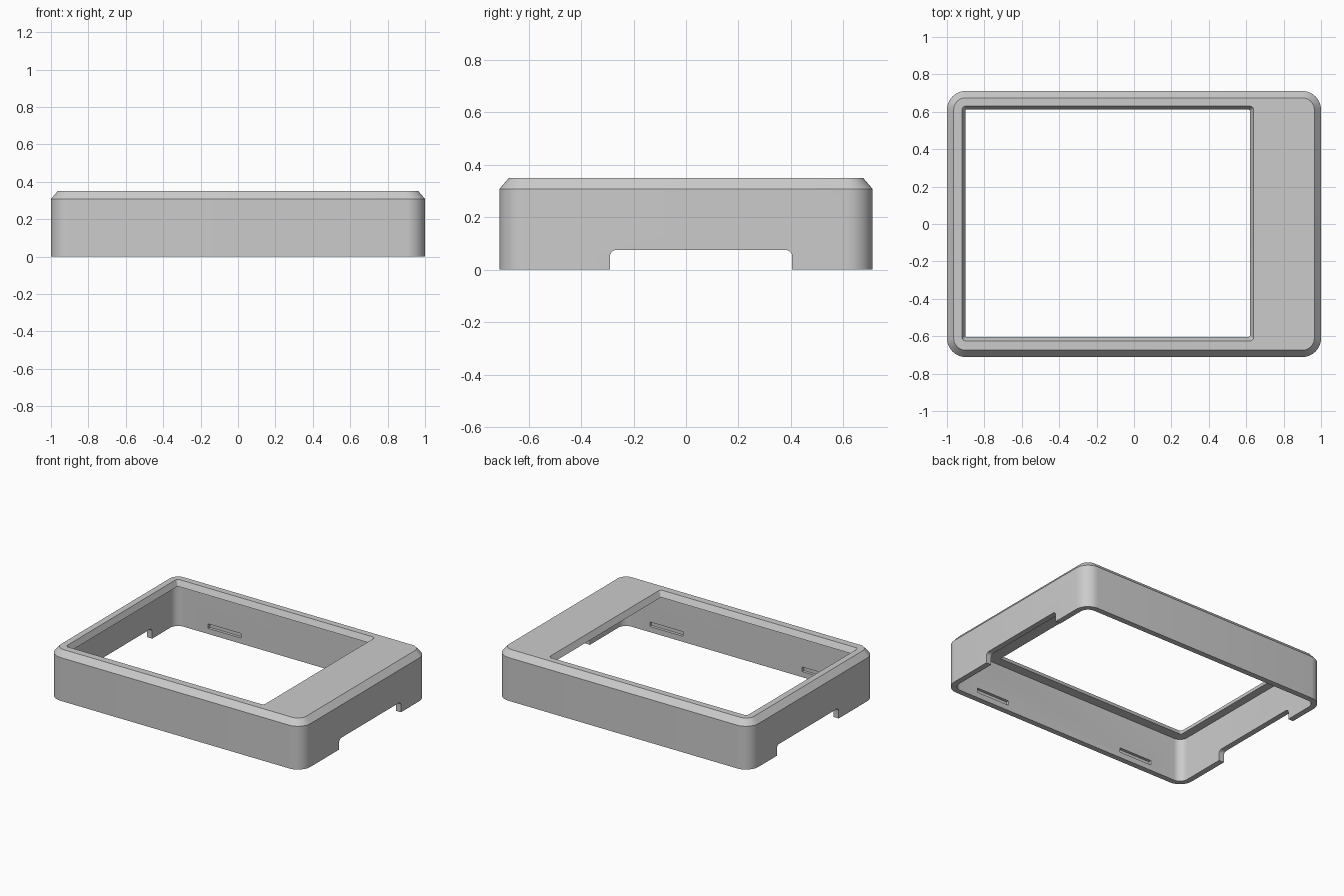
import bpy, bmesh
from math import sin, cos, pi, radians
from mathutils import Matrix, Vector

cube = bpy.data.objects.get("Cube")
if cube:
    bpy.data.objects.remove(cube, do_unlink=True)

HX, HY, HEIGHT = 1.0, 0.711, 0.35
WALL, CHAMFER = 0.04, 0.036
CORNER_STEPS = 10

grey = bpy.data.materials.new("plain_grey")
grey.use_nodes = True
colour = (0.6, 0.6, 0.6, 1)
grey.diffuse_color = colour
grey.node_tree.nodes["Principled BSDF"].inputs["Base Color"].default_value = colour


def ring(bm, x0, x1, y0, y1, radius, z):
    """Rounded rectangle of vertices, counter-clockwise."""
    centres = [(x1 - radius, y1 - radius), (x0 + radius, y1 - radius),
               (x0 + radius, y0 + radius), (x1 - radius, y0 + radius)]
    verts = []
    for quarter, (cx, cy) in enumerate(centres):
        for i in range(CORNER_STEPS + 1):
            a = (quarter + i / CORNER_STEPS) * pi / 2
            verts.append(bm.verts.new((cx + radius * cos(a), cy + radius * sin(a), z)))
    return verts


def inset_ring(bm, inset, radius, z):
    return ring(bm, inset - HX, HX - inset, inset - HY, HY - inset, radius, z)


def add_box(bm, x0, x1, y0, y1, z0, z1):
    lo, hi = Vector((x0, y0, z0)), Vector((x1, y1, z1))
    place = Matrix.Translation((lo + hi) / 2) @ Matrix.Diagonal((*(hi - lo), 1))
    return bmesh.ops.create_cube(bm, size=1, matrix=place)["verts"]


def make_object(name, bm):
    bmesh.ops.recalc_face_normals(bm, faces=bm.faces)
    mesh = bpy.data.meshes.new(name)
    bm.to_mesh(mesh)
    bm.free()
    mesh.materials.append(grey)
    obj = bpy.data.objects.new(name, mesh)
    bpy.context.collection.objects.link(obj)
    return obj


# Shell: outer wall, chamfer, top face, sloped window edge, hollow underside
bm = bmesh.new()
rings = [
    inset_ring(bm, 0, 0.1, 0),
    inset_ring(bm, 0, 0.1, HEIGHT - 0.042),
    inset_ring(bm, CHAMFER, 0.064, HEIGHT),
    ring(bm, -0.92, 0.64, -0.625, 0.63, 0.02, HEIGHT),
    ring(bm, -0.902, 0.619, -0.603, 0.611, 0.006, HEIGHT - WALL),
    inset_ring(bm, WALL, 0.06, HEIGHT - WALL),
    inset_ring(bm, WALL, 0.06, 0),
]
count = len(rings[0])
for lower, upper in zip(rings, rings[1:] + rings[:1]):
    for i in range(count):
        j = (i + 1) % count
        bm.faces.new((lower[i], lower[j], upper[j], upper[i]))
case = make_object("top_case", bm)

# Cutter: rounded notch through both ends
bm = bmesh.new()
notch = add_box(bm, -1.2, 1.2, -0.29, 0.405, -0.1, 0.075)
top_edges = [e for e in bm.edges
             if all(v.co.z > 0 for v in e.verts) and e.verts[0].co.y == e.verts[1].co.y]
bmesh.ops.bevel(bm, geom=top_edges, offset=0.025, segments=6, profile=0.5, affect='EDGES')

# Cutter: two snap grooves inside each long wall
for x in (-0.575, 0.625):
    for side in (-1, 1):
        y = side * (HY - WALL)
        add_box(bm, x - 0.13, x + 0.13, y - 0.02, y + 0.02, 0.04, 0.072)
cutter = make_object("notch_cutter", bm)
cutter.hide_render = True

cut = case.modifiers.new("cut_openings", 'BOOLEAN')
cut.operation = 'DIFFERENCE'
cut.solver = 'EXACT'
cut.object = cutter

bpy.ops.object.select_all(action='DESELECT')
case.select_set(True)
bpy.context.view_layer.objects.active = case
bpy.ops.object.modifier_apply(modifier=cut.name)
bpy.data.objects.remove(cutter, do_unlink=True)
bpy.ops.object.shade_smooth_by_angle(angle=radians(25))
